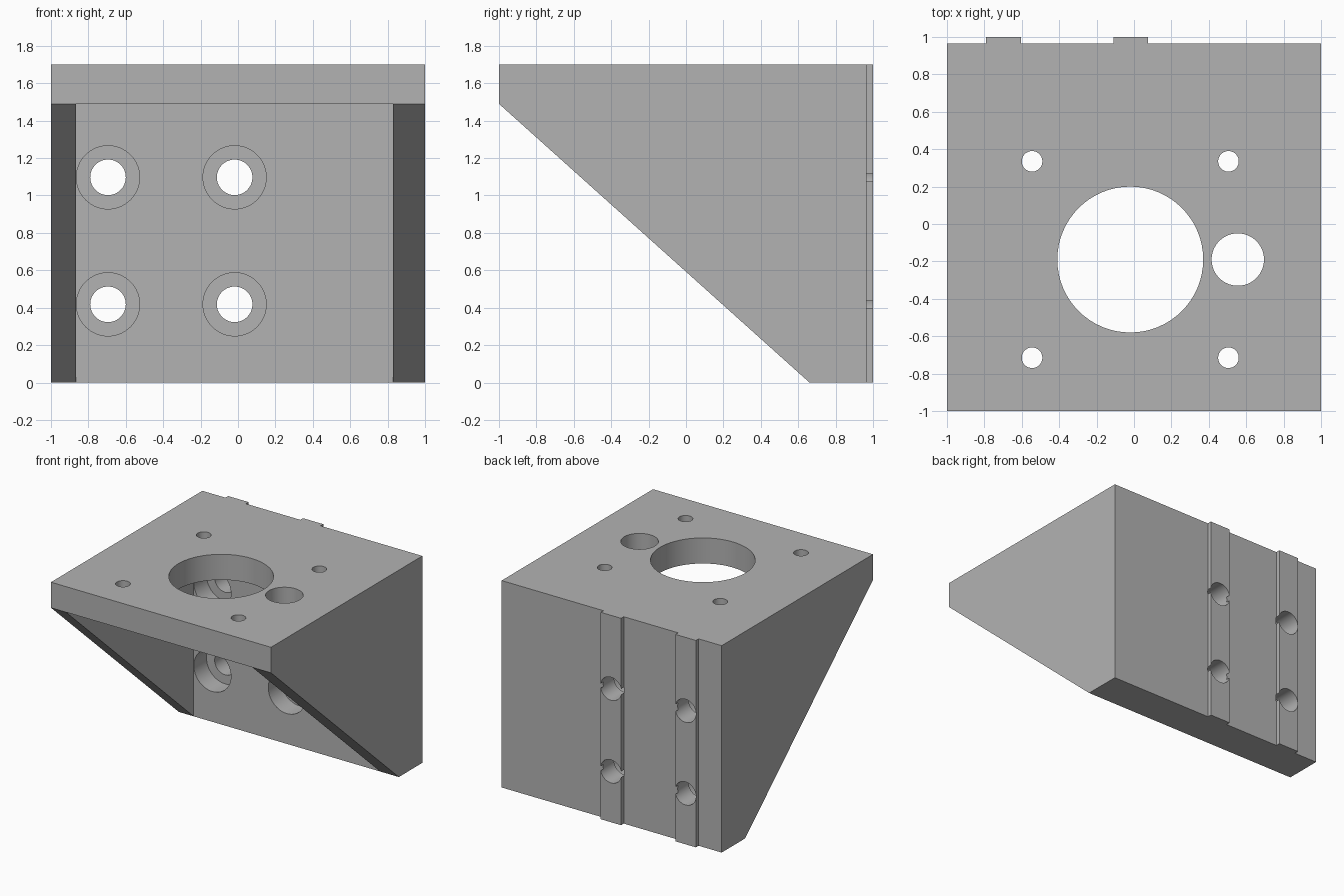
import bpy
import bmesh
import math
from mathutils import Matrix, Vector

cube = bpy.data.objects.get("Cube")
if cube:
    bpy.data.objects.remove(cube, do_unlink=True)

grey = bpy.data.materials.new("plain grey")
grey.use_nodes = True
colour = (0.45, 0.45, 0.45, 1)
grey.diffuse_color = colour
grey.node_tree.nodes["Principled BSDF"].inputs["Base Color"].default_value = colour


def make_object(name, bm):
    bmesh.ops.recalc_face_normals(bm, faces=bm.faces[:])
    mesh = bpy.data.meshes.new(name)
    bm.to_mesh(mesh)
    bm.free()
    mesh.materials.append(grey)
    obj = bpy.data.objects.new(name, mesh)
    bpy.context.collection.objects.link(obj)
    return obj


def prism(name, points, shift):
    """Extrude a flat outline along the shift vector."""
    bm = bmesh.new()
    face = bm.faces.new([bm.verts.new(p) for p in points])
    result = bmesh.ops.extrude_face_region(bm, geom=[face])
    verts = [v for v in result["geom"] if isinstance(v, bmesh.types.BMVert)]
    bmesh.ops.translate(bm, verts=verts, vec=Vector(shift))
    return make_object(name, bm)


def cylinder(name, centre, radius, depth, along_y=False):
    bm = bmesh.new()
    turn = Matrix.Rotation(math.pi / 2 if along_y else 0, 4, "X")
    bmesh.ops.create_cone(bm, cap_ends=True, segments=64, radius1=radius, radius2=radius,
                          depth=depth, matrix=Matrix.Translation(centre) @ turn)
    return make_object(name, bm)


def cut(target, cutter):
    cutter.hide_render = True
    mod = target.modifiers.new(cutter.name, "BOOLEAN")
    mod.operation = "DIFFERENCE"
    mod.solver = "EXACT"
    mod.object = cutter
    bpy.context.view_layer.objects.active = target
    bpy.ops.object.modifier_apply(modifier=mod.name)
    bpy.data.objects.remove(cutter, do_unlink=True)


TOP, UNDERSIDE = 1.70, 1.49
BACK, RAIL, INNER = 0.965, 1.0, 0.66

# Block with two locating rails down the back
outline = [(-1, -1), (1, -1), (1, BACK)]
for left, right in ((-0.11, 0.075), (-0.79, -0.605)):
    outline += [(right, BACK), (right, RAIL), (left, RAIL), (left, BACK)]
outline.append((-1, BACK))
bracket = prism("motor_bracket", [(x, y, 0) for x, y in outline], (0, 0, TOP))

# Sloping front edge of the side gussets
slope = (INNER + 1) / UNDERSIDE
wedge = [(-1 - slope * 0.1, UNDERSIDE + 0.1), (INNER + slope * 0.3, -0.3), (-2, -0.3), (-2, UNDERSIDE + 0.1)]
wedge[0] = (-1, UNDERSIDE)
wedge[3] = (-2, UNDERSIDE)
cut(bracket, prism("slope_cutter", [(-1.5, y, z) for y, z in wedge], (3, 0, 0)))

# Open pocket between the gussets
pocket = [(-0.865, -2), (0.83, -2), (0.83, INNER), (-0.865, INNER)]
cut(bracket, prism("pocket_cutter", [(x, y, -0.5) for x, y in pocket], (0, 0, UNDERSIDE + 0.5)))

# Motor opening, side opening and four screw holes in the top plate
top_holes = [(-0.02, -0.19, 0.39), (0.555, -0.19, 0.14)]
top_holes += [(x, y, 0.055) for x in (-0.545, 0.505) for y in (0.335, -0.715)]
for x, y, radius in top_holes:
    cut(bracket, cylinder("top_hole_cutter", (x, y, 1.6), radius, 0.6))

# Counterbored mounting holes through the back plate
for x in (-0.695, -0.018):
    for z in (0.418, 1.097):
        cut(bracket, cylinder("bolt_cutter", (x, 0.85, z), 0.095, 0.8, True))
        cut(bracket, cylinder("counterbore_cutter", (x, INNER, z), 0.169, 0.33, True))

# Smooth hole walls with sharp edges
bpy.ops.object.select_all(action="DESELECT")
bracket.select_set(True)
bpy.context.view_layer.objects.active = bracket
bpy.ops.object.shade_smooth_by_angle(angle=math.radians(30))
